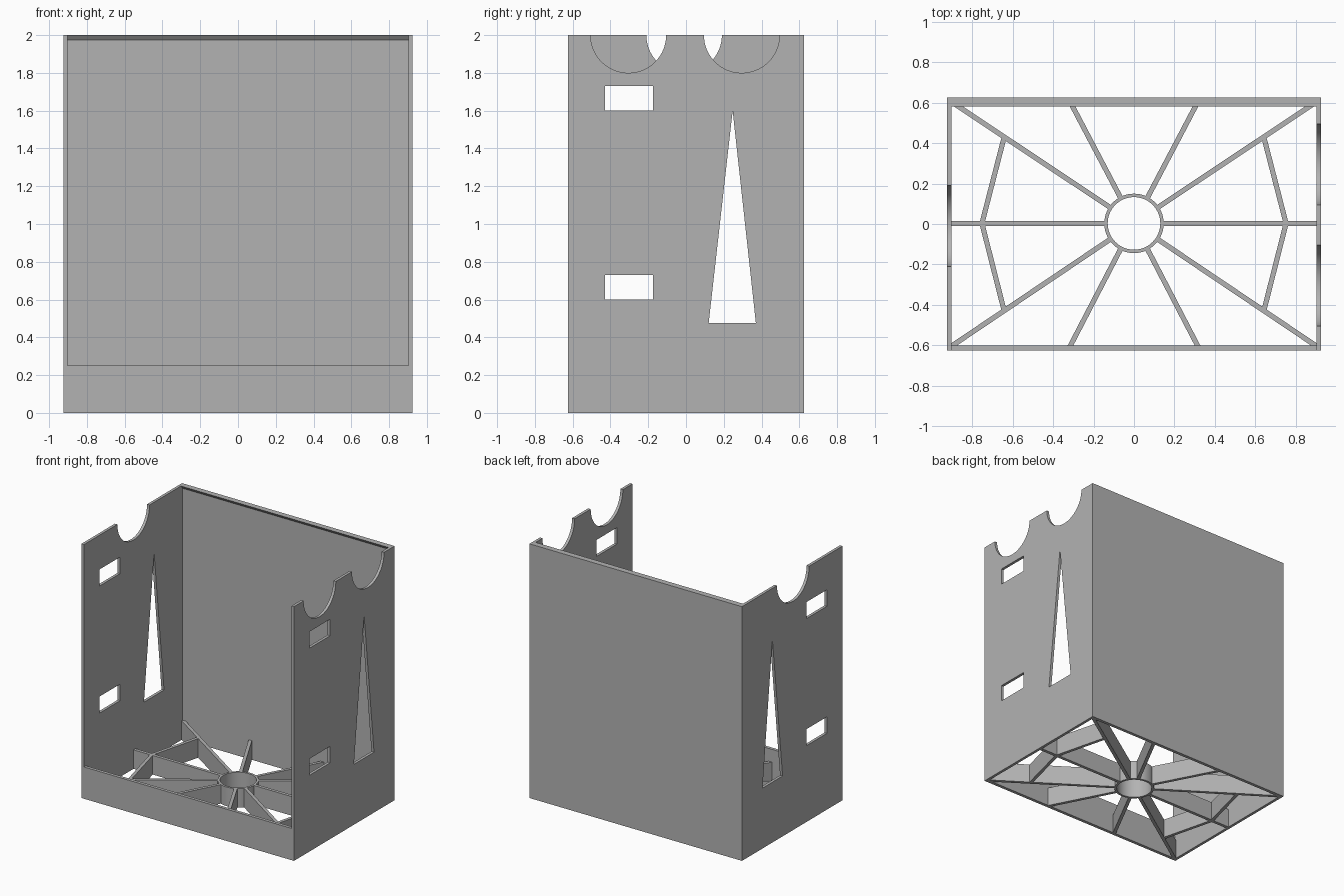
import bpy
from math import cos, sin, pi, atan2, hypot
from mathutils import Matrix, Vector

cube = bpy.data.objects.get("Cube")
if cube:
    bpy.data.objects.remove(cube, do_unlink=True)

W, D, H = 0.925, 0.625, 2.0      # half width, half depth, height
T = 0.022                        # wall thickness
RIB_H, RIB_T = 0.15, 0.025       # floor ribs
CY = 0.003                       # hub centre

grey = bpy.data.materials.new("grey plastic")
grey.use_nodes = True
colour = (0.45, 0.45, 0.45, 1)
grey.diffuse_color = colour
grey.node_tree.nodes["Principled BSDF"].inputs["Base Color"].default_value = colour

# Local x, y, z become world y, z, x
SIDEWAYS = Matrix(((0, 0, 1, 0), (1, 0, 0, 0), (0, 1, 0, 0), (0, 0, 0, 1)))


def prism(name, loops, thickness, matrix):
    """Extrude an outline, with any further loops as holes, about its plane."""
    curve = bpy.data.curves.new(name, 'CURVE')
    curve.dimensions = '2D'
    curve.fill_mode = 'BOTH'
    curve.extrude = thickness / 2
    for loop in loops:
        spline = curve.splines.new('POLY')
        spline.points.add(len(loop) - 1)
        for point, (u, v) in zip(spline.points, loop):
            point.co = (u, v, 0, 1)
        spline.use_cyclic_u = True
    temp = bpy.data.objects.new(name + "_outline", curve)
    bpy.context.collection.objects.link(temp)
    bpy.context.view_layer.update()
    mesh = bpy.data.meshes.new_from_object(temp)
    bpy.data.objects.remove(temp, do_unlink=True)
    mesh.transform(matrix)
    mesh.materials.clear()
    mesh.materials.append(grey)
    obj = bpy.data.objects.new(name, mesh)
    bpy.context.collection.objects.link(obj)
    bpy.ops.object.select_all(action='DESELECT')
    obj.select_set(True)
    bpy.context.view_layer.objects.active = obj
    bpy.ops.object.mode_set(mode='EDIT')
    bpy.ops.mesh.select_all(action='SELECT')
    bpy.ops.mesh.remove_doubles(threshold=0.0001)
    bpy.ops.mesh.normals_make_consistent(inside=False)
    bpy.ops.object.mode_set(mode='OBJECT')
    bpy.ops.object.shade_smooth_by_angle(angle=pi / 6)
    return obj


def rect(u0, u1, v0, v1):
    return [(u0, v0), (u1, v0), (u1, v1), (u0, v1)]


def arc(cu, cv, r, start, end, n):
    return [(cu + r * cos(start + (end - start) * i / n),
             cv + r * sin(start + (end - start) * i / n)) for i in range(n + 1)]


def rib(name, a, b):
    """Upright strip standing on the floor between two plan points."""
    a, b = Vector(a), Vector(b)
    mid, d = (a + b) / 2, b - a
    half = d.length / 2
    matrix = (Matrix.Translation((mid.x, mid.y, RIB_H / 2))
              @ Matrix.Rotation(atan2(d.y, d.x), 4, 'Z'))
    prism(name, [rect(-half, half, -RIB_T / 2, RIB_T / 2)], RIB_H, matrix)


# Side walls with half-round notches, two slots and a tall triangle
openings = [rect(-0.43, -0.175, z, z + 0.13) for z in (0.6, 1.6)]
openings.append([(0.12, 0.475), (0.37, 0.475), (0.247, 1.6)])
for side, x, notches in (("left", W - T / 2, (0.295, -0.305)),
                         ("right", T / 2 - W, (-0.01,))):
    outline = [(-D, 0), (D, 0), (D, H)]
    for y in notches:
        outline += arc(y, H, 0.2, 0, -pi, 32)
    outline.append((-D, H))
    prism(side + "_wall", [outline] + openings, T, Matrix.Translation((x, 0, 0)) @ SIDEWAYS)

# Back wall with a sloped lip along its top inner edge
inner = D - 0.025
back = [(D, 0), (D, H), (inner - 0.02, H), (inner, H - 0.025), (inner, 0)]
prism("back_wall", [back], 2 * (W - T), SIDEWAYS)

# Low front wall
prism("front_wall", [rect(-D, 0.025 - D, 0, 0.25)], 2 * (W - T), SIDEWAYS)

# Hub ring
prism("hub", [arc(0, CY, r, 0, 2 * pi * 63 / 64, 63) for r in (0.147, 0.13)],
      RIB_H, Matrix.Translation((0, 0, RIB_H / 2)))

# Spokes and the chords that brace them
for sx, xname in ((1, "left"), (-1, "right")):
    rib(xname + "_spoke", (sx * 0.138, CY), (sx * 0.912, CY))
    for sy, yname in ((1, "back"), (-1, "front")):
        for kind, ex, ey in (("corner", 0.907, 0.607), ("steep", 0.32, 0.612)):
            r = 0.138 / hypot(ex, ey)
            rib(f"{yname}_{xname}_{kind}_spoke",
                (sx * ex * r, CY + sy * ey * r), (sx * ex, sy * ey))
        rib(f"{yname}_{xname}_chord", (sx * 0.752, CY), (sx * 0.642, sy * 0.43))
